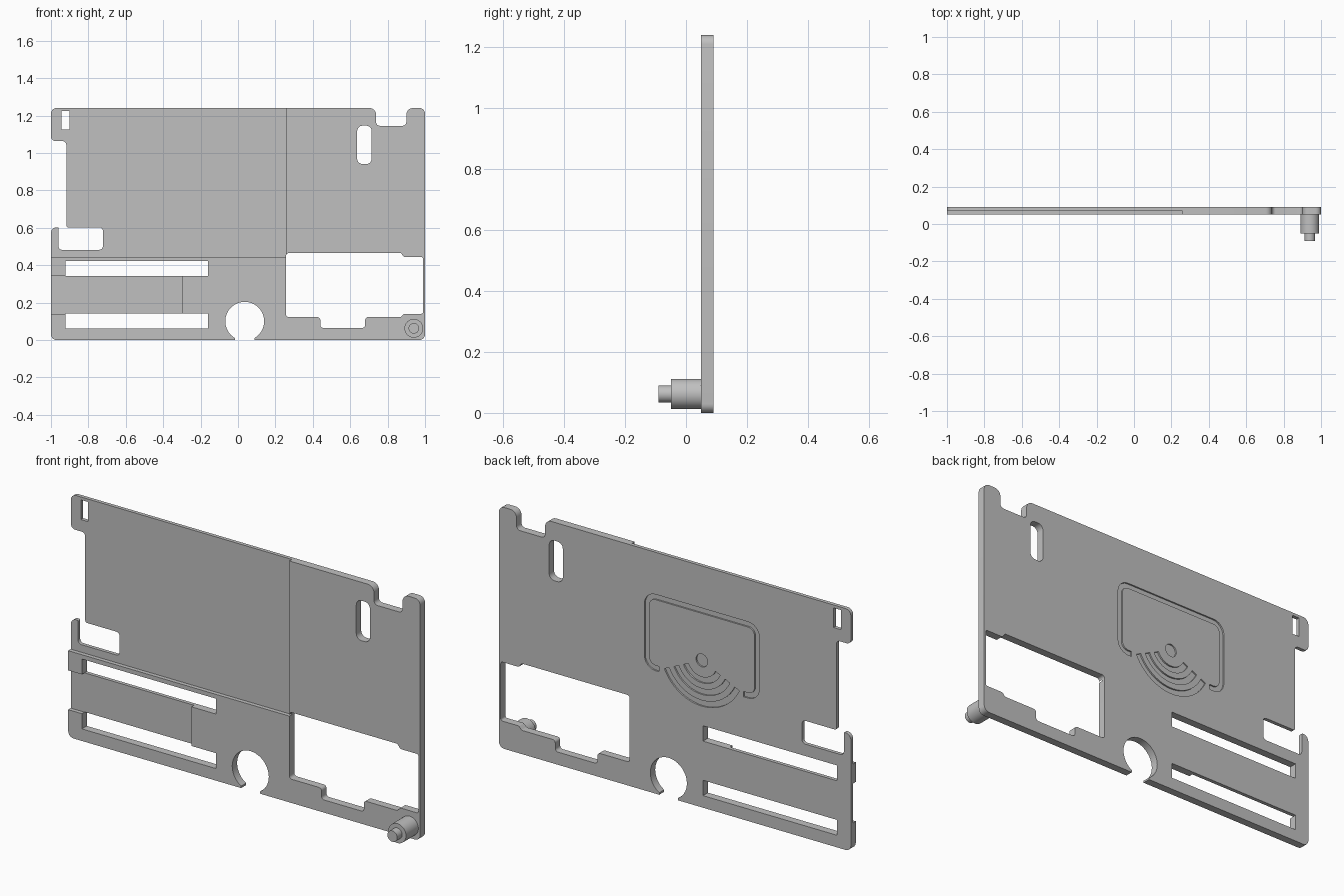
import bpy, bmesh, math
from mathutils import Vector

cube = bpy.data.objects.get("Cube")
if cube:
    bpy.data.objects.remove(cube, do_unlink=True)

grey = bpy.data.materials.new("light_grey")
grey.use_nodes = True
grey.diffuse_color = (0.53, 0.53, 0.53, 1)
grey.node_tree.nodes["Principled BSDF"].inputs["Base Color"].default_value = (0.53, 0.53, 0.53, 1)

FRONT, FLOOR, BACK = 0.05, 0.071, 0.09


def rounded(points, radius=0.02, closed=True, steps=6):
    """Fillet the corners; a point may carry its own radius as third value."""
    out = []
    n = len(points)
    for i, p in enumerate(points):
        r = p[2] if len(p) > 2 else radius
        c = Vector(p[:2])
        if r == 0 or (not closed and i in (0, n - 1)):
            out.append(c)
            continue
        u = (Vector(points[i - 1][:2]) - c).normalized()
        v = (Vector(points[(i + 1) % n][:2]) - c).normalized()
        half = math.acos(u.dot(v)) / 2
        centre = c + (u + v).normalized() * (r / math.sin(half))
        a = c + u * (r / math.tan(half)) - centre
        b = c + v * (r / math.tan(half)) - centre
        start = math.atan2(a.y, a.x)
        sweep = math.atan2(a.x * b.y - a.y * b.x, a.dot(b))
        for k in range(steps + 1):
            t = start + sweep * k / steps
            out.append(centre + Vector((math.cos(t), math.sin(t))) * r)
    return out


def box(x0, x1, z0, z1, r=0):
    return rounded([(x0, z0), (x1, z0), (x1, z1), (x0, z1)], r)


def arc(cx, cz, r, start=0, end=360, n=48):
    angles = [math.radians(start + (end - start) * k / n) for k in range(n + 1)]
    pts = [Vector((cx + r * math.cos(a), cz + r * math.sin(a))) for a in angles]
    return pts[:-1] if end - start == 360 else pts


def ribbon(path, width):
    """Closed outline of a strip that follows an open path."""
    left, right = [], []
    for i, p in enumerate(path):
        t = (path[min(i + 1, len(path) - 1)] - path[max(i - 1, 0)]).normalized()
        side = Vector((-t.y, t.x)) * width / 2
        left.append(p + side)
        right.append(p - side)
    return left + right[::-1]


def prism(name, outline, y0, y1):
    """Closed solid: two caps and a wall of quads."""
    bm = bmesh.new()
    near = [bm.verts.new((p[0], y0, p[1])) for p in outline]
    far = [bm.verts.new((p[0], y1, p[1])) for p in outline]
    bm.faces.new(near)
    bm.faces.new(far[::-1])
    for i in range(len(near)):
        bm.faces.new((near[i - 1], far[i - 1], far[i], near[i]))
    bmesh.ops.recalc_face_normals(bm, faces=bm.faces)
    mesh = bpy.data.meshes.new(name)
    bm.to_mesh(mesh)
    bm.free()
    mesh.materials.append(grey)
    obj = bpy.data.objects.new(name, mesh)
    bpy.context.collection.objects.link(obj)
    return obj


def activate(obj):
    bpy.ops.object.select_all(action="DESELECT")
    obj.select_set(True)
    bpy.context.view_layer.objects.active = obj


def cut(obj, outline, y0=0.0, y1=0.14):
    cutter = prism("cutter", outline, y0, y1)
    cutter.hide_render = True
    mod = obj.modifiers.new("cut", "BOOLEAN")
    mod.operation, mod.solver, mod.object = "DIFFERENCE", "EXACT", cutter
    activate(obj)
    bpy.ops.object.modifier_apply(modifier=mod.name)
    bpy.data.objects.remove(cutter, do_unlink=True)


# Plate outline with the notches in its left and top edges
plate = prism("back_plate", rounded([
    (-1, 0, 0.03), (1, 0, 0.03), (1, 1.24, 0.03), (0.9, 1.24, 0.035),
    (0.9, 1.145), (0.738, 1.145), (0.738, 1.24, 0.035), (-1, 1.24, 0.03),
    (-1, 1.063, 0.025), (-0.918, 1.063), (-0.918, 0.602, 0.01),
    (-0.722, 0.602), (-0.722, 0.482), (-0.96, 0.482), (-0.96, 0.602, 0.005),
    (-1, 0.602, 0.03)]), FRONT, BACK)

# Shallow front recesses
cut(plate, box(-1.1, 0.257, 0.443, 1.4), 0, FLOOR)
cut(plate, box(-1.1, -0.3, 0.14, 0.342), 0, FLOOR)

# Slots and windows
for z in (0.062, 0.342):
    cut(plate, box(-0.922, -0.16, z, z + 0.079))
cut(plate, box(-0.943, -0.902, 1.124, 1.225))
cut(plate, box(0.637, 0.715, 0.94, 1.146, 0.03))
cut(plate, rounded([
    (0.257, 0.122), (0.44, 0.122, 0.015), (0.44, 0.065), (0.68, 0.065),
    (0.68, 0.122, 0.015), (0.87, 0.122, 0.01), (0.888, 0.14, 0.01),
    (0.99, 0.14, 0.01), (0.99, 0.443, 0.01), (0.888, 0.443, 0.01),
    (0.87, 0.465, 0.01), (0.257, 0.465, 0.015)], 0.015))

# Round cable opening with its narrow mouth
cut(plate, arc(0.036, 0.1, 0.104))
cut(plate, box(-0.017, 0.089, -0.1, 0.03))

# Engraved pictogram on the back: open frame, dot and three waves
cx, cz, depth = -0.153, 0.755, BACK - 0.008
frame = rounded([(0.09, 0.645), (0.16, 0.645), (0.16, 1.01),
                 (-0.466, 1.01), (-0.466, 0.645), (-0.39, 0.645)], 0.05, closed=False)
cut(plate, ribbon(frame, 0.027), depth)
cut(plate, arc(cx, cz, 0.033), depth)
for r in (0.1, 0.16, 0.22):
    cut(plate, ribbon(arc(cx, cz, r, 205, 335, 28), 0.03), depth)

# Stepped peg at the lower corner
boss = prism("peg_boss", arc(0.94, 0.062, 0.05), -0.05, FRONT + 0.005)
pin = prism("peg_pin", arc(0.94, 0.062, 0.028), -0.09, -0.045)

for obj in (plate, boss, pin):
    activate(obj)
    bpy.ops.object.shade_smooth_by_angle(angle=math.radians(30))
